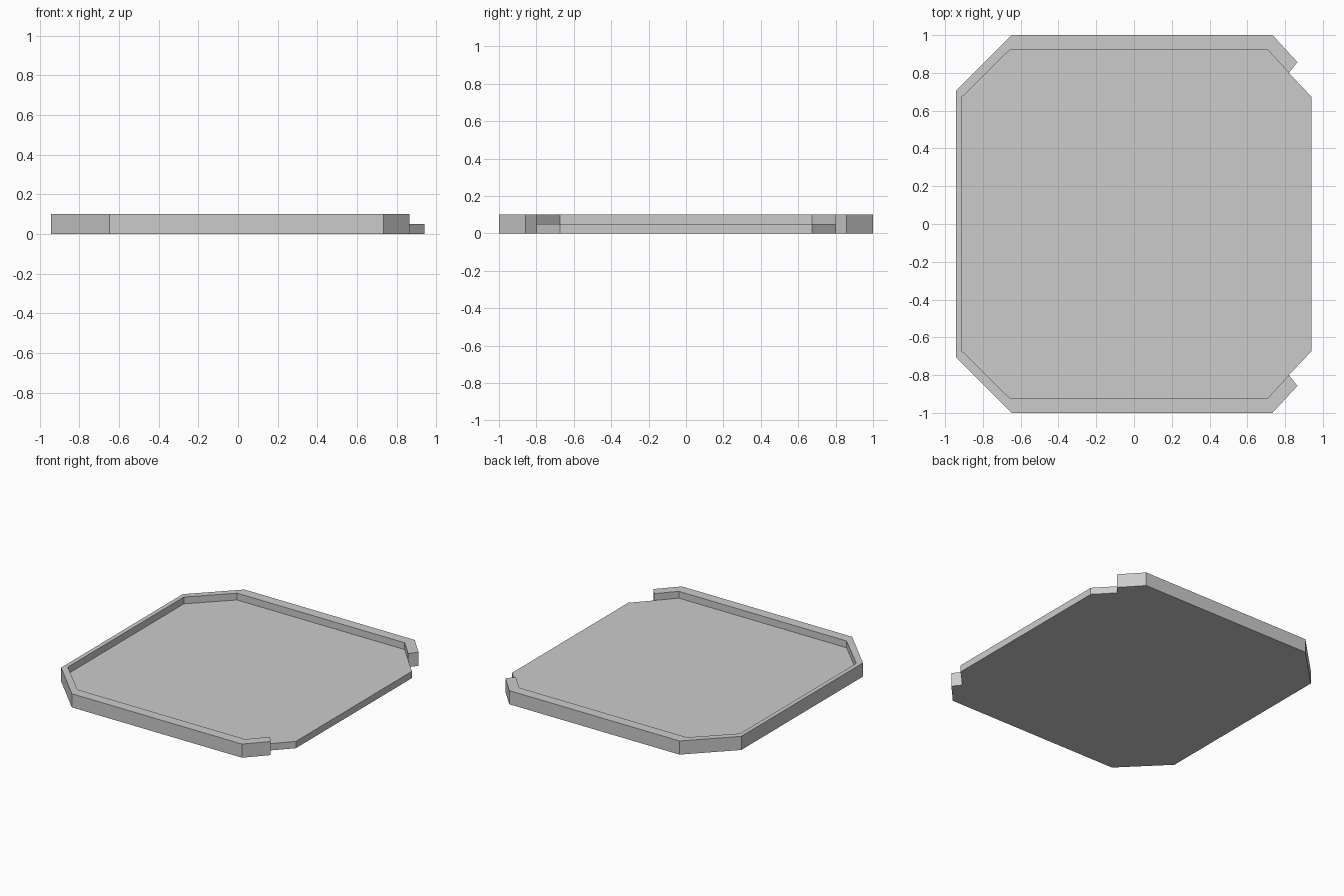
import bpy
import bmesh

cube = bpy.data.objects.get("Cube")
if cube:
    bpy.data.objects.remove(cube, do_unlink=True)

FLOOR_TOP, RIM_TOP = 0.05, 0.10

grey = bpy.data.materials.new("plain_grey")
grey.use_nodes = True
colour = (0.6, 0.6, 0.6, 1)
grey.diffuse_color = colour
grey.node_tree.nodes["Principled BSDF"].inputs["Base Color"].default_value = colour


def mirrored(half):
    """Continue a back-half outline round to the front half."""
    return half + [(x, -y) for x, y in reversed(half)]


def prism(name, outline, z0, z1):
    """Extrude a flat outline from z0 to z1."""
    bm = bmesh.new()
    base = bm.faces.new([bm.verts.new((x, y, z0)) for x, y in outline])
    top = bmesh.ops.extrude_face_region(bm, geom=[base], use_keep_orig=True)
    verts = [g for g in top["geom"] if isinstance(g, bmesh.types.BMVert)]
    bmesh.ops.translate(bm, verts=verts, vec=(0, 0, z1 - z0))
    bmesh.ops.recalc_face_normals(bm, faces=bm.faces)
    mesh = bpy.data.meshes.new(name)
    bm.to_mesh(mesh)
    bm.free()
    mesh.materials.append(grey)
    obj = bpy.data.objects.new(name, mesh)
    bpy.context.collection.objects.link(obj)
    return obj


# Chamfered outlines, from the open right-hand end round the back
rim_outer = [(0.865, 0.857), (0.733, 1.0), (-0.648, 1.0), (-0.942, 0.705)]
rim_inner = [(0.82, 0.80), (0.705, 0.925), (-0.655, 0.925), (-0.91, 0.673)]
floor_edge = [(0.94, 0.673)] + rim_inner

# Tray floor, open along one side
prism("tray_floor", mirrored(floor_edge), 0, FLOOR_TOP)

# Raised rim wrapping the other sides
rim_outline = mirrored(rim_outer) + mirrored(rim_inner)[::-1]
prism("tray_rim", rim_outline, 0, RIM_TOP)
